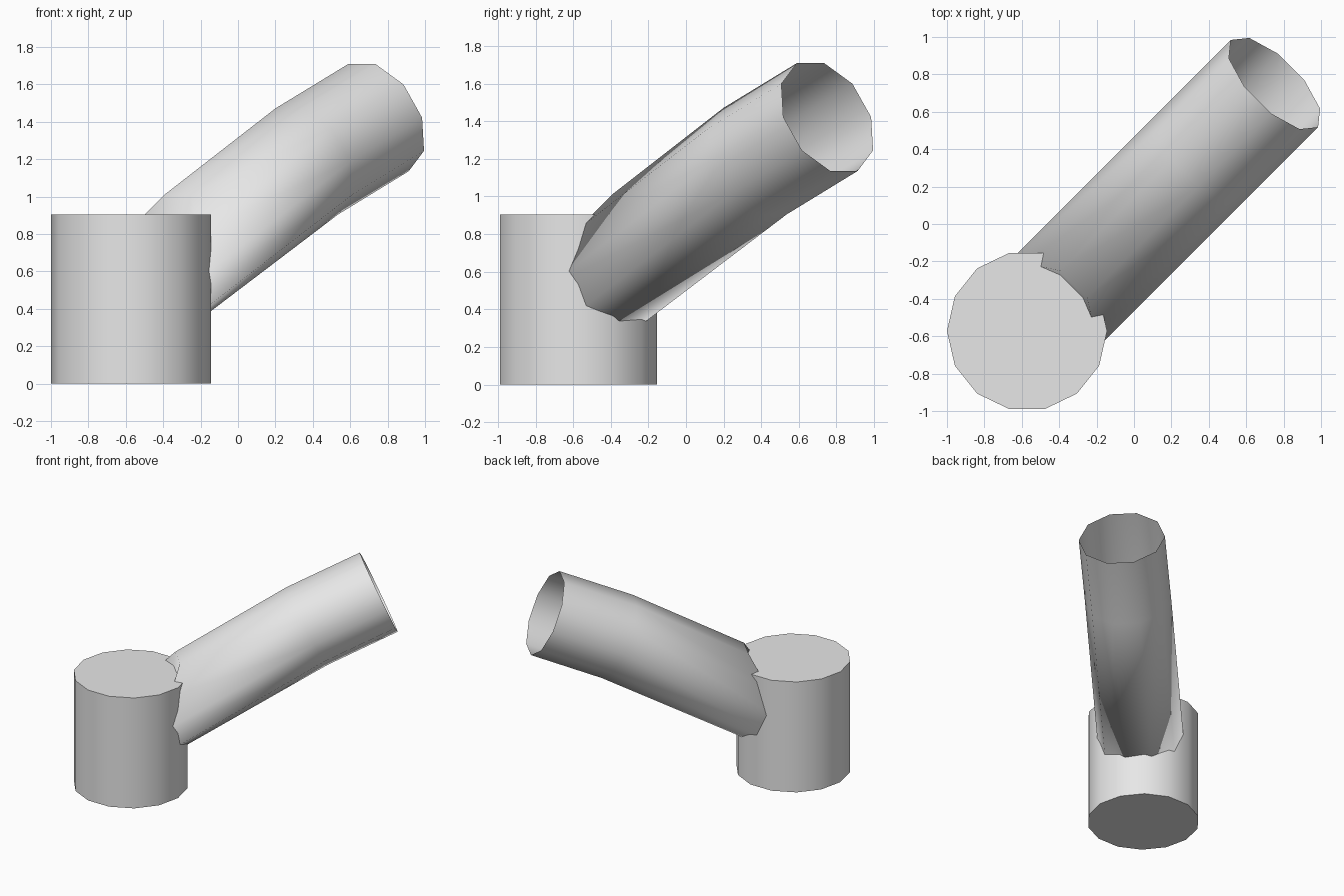
import bpy
import bmesh
from math import sin, cos, pi
from mathutils import Vector

cube = bpy.data.objects.get("Cube")
if cube:
    bpy.data.objects.remove(cube, do_unlink=True)

grey = bpy.data.materials.new("light_grey")
grey.use_nodes = True
grey.diffuse_color = (0.8, 0.8, 0.8, 1)
grey.node_tree.nodes["Principled BSDF"].inputs["Base Color"].default_value = (0.8, 0.8, 0.8, 1)


def make_object(name, bm):
    mesh = bpy.data.meshes.new(name)
    bm.to_mesh(mesh)
    bm.free()
    mesh.materials.append(grey)
    obj = bpy.data.objects.new(name, mesh)
    bpy.context.collection.objects.link(obj)
    return obj


def bridge(bm, first, second):
    for k in range(len(first)):
        n = (k + 1) % len(first)
        bm.faces.new((first[k], first[n], second[n], second[k])).smooth = True


# Upright drum: closed prism with soft sides and crisp flat caps
SIDES, RADIUS, HEIGHT = 14, 0.428, 0.905
AXIS = Vector((-0.572, -0.572, 0))
bm = bmesh.new()
rings = [[bm.verts.new(AXIS + Vector((RADIUS * cos(2 * pi * k / SIDES),
                                      RADIUS * sin(2 * pi * k / SIDES), z)))
          for k in range(SIDES)] for z in (0, HEIGHT)]
bridge(bm, *rings)
bm.faces.new(rings[0][::-1])
bm.faces.new(rings[1])
for face in bm.faces:
    if abs(face.normal.z) > 0.5 or len(face.verts) == SIDES:
        for edge in face.edges:
            edge.smooth = False
make_object("drum", bm)

# Slanted pipe: runs along the plan diagonal, bends once, open at the far end
ALONG = Vector((1, 1, 0)).normalized()
ACROSS = Vector((1, -1, 0)).normalized()
UP = Vector((0, 0, 1))
PIPE_SIDES, PIPE_RADIUS = 10, 0.33


def pipe_ring(bm, distance, height, lean, rise):
    ring = []
    for k in range(PIPE_SIDES):
        a = 2 * pi * (k + 0.5) / PIPE_SIDES
        p = (ALONG * (distance + lean * cos(a)) + ACROSS * PIPE_RADIUS * sin(a)
             + UP * max(height + rise * cos(a), 0.01))
        ring.append(bm.verts.new(p))
    return ring


bm = bmesh.new()
start = pipe_ring(bm, -0.733, 0.503, 0.291, 0.532)
bend = pipe_ring(bm, 0.52, 1.188, -0.142, 0.298)
mouth = pipe_ring(bm, 1.062, 1.422, -0.132, 0.302)
bridge(bm, start, bend)
bridge(bm, bend, mouth)

# Folded-in root of the pipe, inside the drum
apex = bm.verts.new(ALONG * -0.54 + UP * 0.42)
for k in range(PIPE_SIDES):
    n = (k + 1) % PIPE_SIDES
    bm.faces.new((apex, start[n], start[k])).smooth = True
make_object("slanted_pipe", bm)
